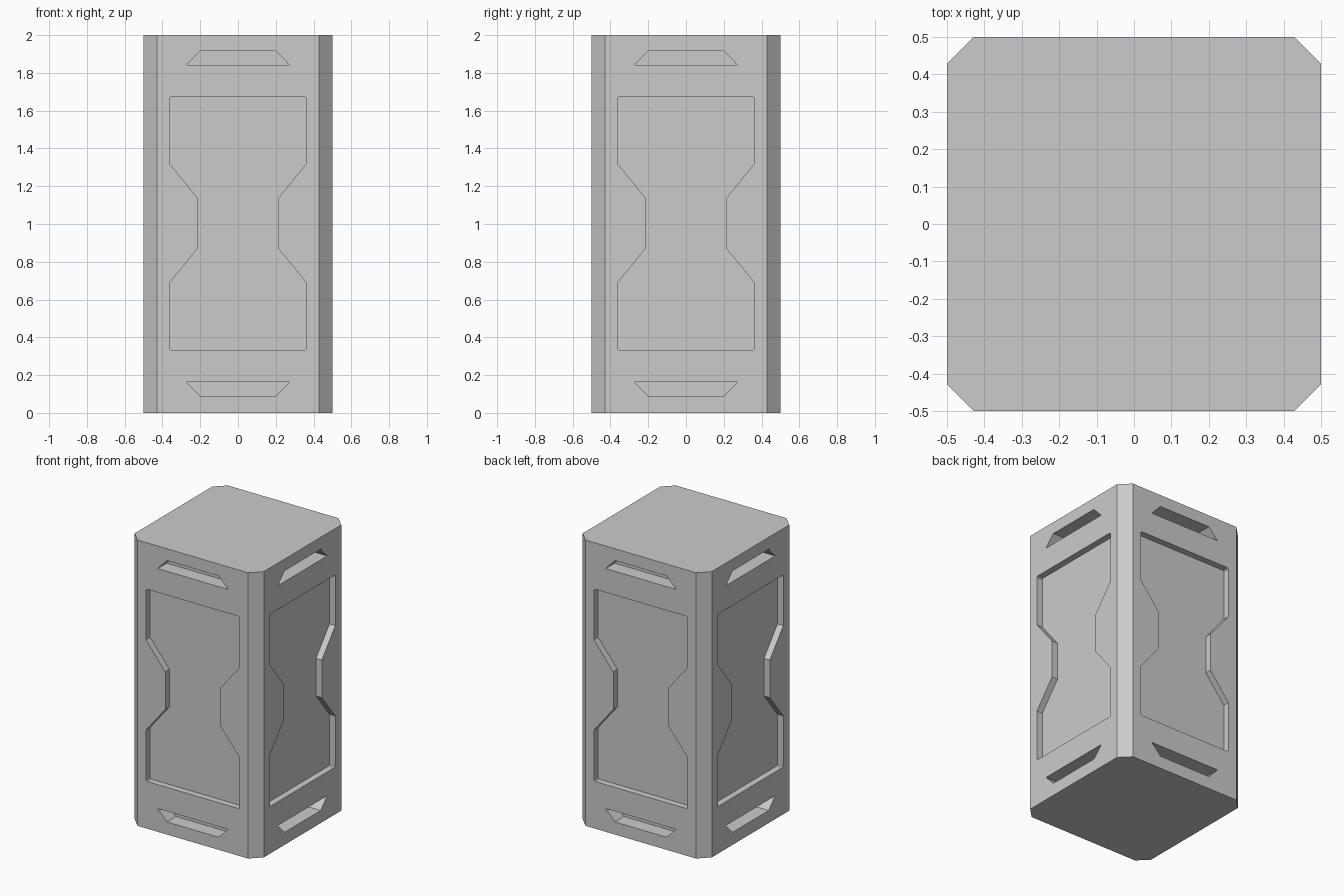
import bpy, bmesh
from math import pi
from mathutils import Matrix

if "Cube" in bpy.data.objects:
    bpy.data.objects.remove(bpy.data.objects["Cube"])


def prism(bm, pts, depth_dir, matrix):
    """Extrude a closed 3D outline along depth_dir, then transform it."""
    verts = [bm.verts.new(p) for p in pts]
    face = bm.faces.new(verts)
    ext = bmesh.ops.extrude_face_region(bm, geom=[face])["geom"]
    new = [g for g in ext if isinstance(g, bmesh.types.BMVert)]
    bmesh.ops.translate(bm, verts=new, vec=depth_dir)
    bmesh.ops.transform(bm, matrix=matrix, verts=verts + new)


def make_object(name, bm):
    bmesh.ops.recalc_face_normals(bm, faces=bm.faces)
    mesh = bpy.data.meshes.new(name)
    bm.to_mesh(mesh)
    bm.free()
    obj = bpy.data.objects.new(name, mesh)
    bpy.context.collection.objects.link(obj)
    return obj


# Column body: square with chamfered corners
a, b = 0.5, 0.428
bm = bmesh.new()
outline = [(b, -a), (a, -b), (a, b), (b, a), (-b, a), (-a, b), (-a, -b), (-b, -a)]
prism(bm, [(x, y, 0) for x, y in outline], (0, 0, 2), Matrix())
body = make_object("column_body", bm)

# Recess outlines (x, z): waisted panel, and a slot above and below it
half = [(0.354, 0.33), (0.362, 0.338), (0.362, 0.688), (0.213, 0.872),
        (0.213, 1.136), (0.362, 1.32), (0.362, 1.667), (0.354, 1.675)]
panel = half + [(-x, z) for x, z in reversed(half)]
upper_slot = [(-0.272, 1.842), (0.272, 1.842), (0.2, 1.917), (-0.2, 1.917)]
lower_slot = [(-0.2, 0.088), (0.2, 0.088), (0.272, 0.163), (-0.272, 0.163)]

# Cutters repeated on the four sides
bm = bmesh.new()
for side in range(4):
    rot = Matrix.Rotation(side * pi / 2, 4, 'Z')
    for shape, depth in ((panel, 0.045), (upper_slot, 0.1), (lower_slot, 0.1)):
        prism(bm, [(x, -0.55, z) for x, z in shape], (0, 0.05 + depth, 0), rot)
cutter = make_object("recess_cutter", bm)
cutter.hide_render = True

# Cut the recesses, then drop the helper
mod = body.modifiers.new("recesses", 'BOOLEAN')
mod.operation = 'DIFFERENCE'
mod.solver = 'EXACT'
mod.object = cutter
bpy.context.view_layer.objects.active = body
bpy.ops.object.modifier_apply(modifier=mod.name)
bpy.data.objects.remove(cutter)
